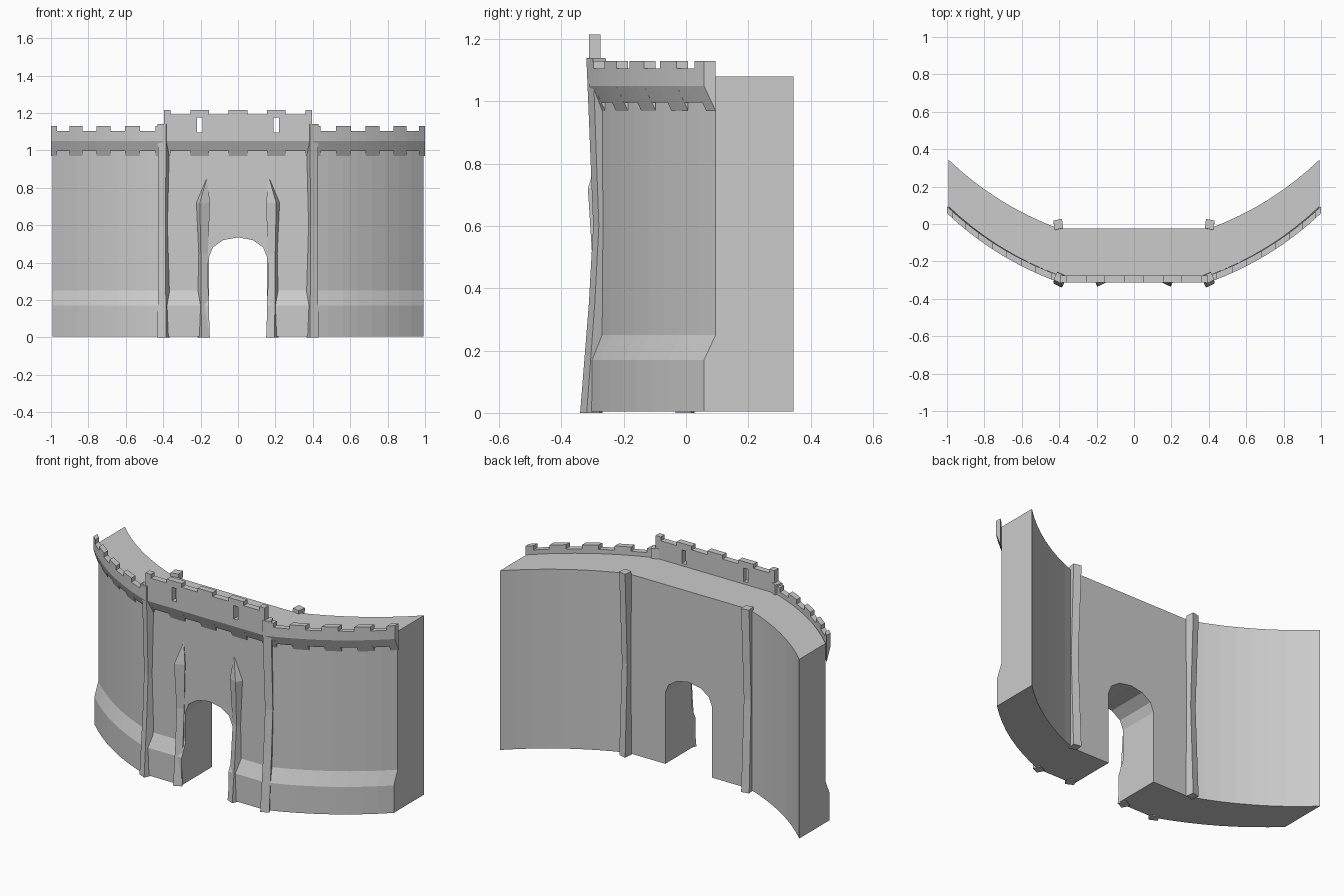
import bpy, bmesh
from math import sin, cos, pi, radians
from mathutils import Vector

if "Cube" in bpy.data.objects:
    bpy.data.objects.remove(bpy.data.objects["Cube"])

FRONT = -0.275          # upper front face of the flat middle


def finish(bm, name, mirror=False):
    bmesh.ops.recalc_face_normals(bm, faces=bm.faces[:])
    me = bpy.data.meshes.new(name)
    bm.to_mesh(me)
    bm.free()
    ob = bpy.data.objects.new(name, me)
    bpy.context.collection.objects.link(ob)
    if mirror:
        ob.modifiers.new("mirror", 'MIRROR').use_clip = True
    return ob


def skin(bm, rings):
    """Join closed rings of points into a capped solid."""
    rows = [[bm.verts.new(p) for p in r] for r in rings]
    n = len(rows[0])
    for a, b in zip(rows, rows[1:]):
        for i in range(n):
            j = (i + 1) % n
            bm.faces.new((a[i], a[j], b[j], b[i]))
    bm.faces.new(rows[0])
    bm.faces.new(rows[-1])


def sweep(bm, stations, profile):
    """Carry a (depth, height) profile along plan points."""
    skin(bm, [[(x, y + d, z) for d, z in profile] for x, y in stations])


def wing(x_end, n, x0=0.40, y1=0.095):
    """Plan arc of the right wing, turning from about 20 to 44 degrees."""
    a0, a1 = radians(20), radians(44)
    sx = (x_end - x0) / (sin(a1) - sin(a0))
    sy = (y1 - FRONT) / (cos(a0) - cos(a1))
    pts = []
    for i in range(n + 1):
        a = a0 + (a1 - a0) * i / n
        pts.append((x0 + sx * (sin(a) - sin(a0)), FRONT + sy * (cos(a0) - cos(a))))
    return pts


# Curved wall with sloped plinth
right = wing(0.993, 8)
plan = [(-x, y) for x, y in reversed(right)] + right
bm = bmesh.new()
sweep(bm, plan, [(0.25, 0.005), (-0.037, 0.005), (-0.037, 0.17), (0, 0.25), (0, 1.08), (0.25, 1.08)])
wall = finish(bm, "wall")

# Arched gateway cut through the middle
outline = [(0.155, -0.1)] + [(0.155 * cos(pi * i / 6), 0.43 + 0.105 * sin(pi * i / 6))
                             for i in range(7)] + [(-0.155, -0.1)]
bm = bmesh.new()
skin(bm, [[(x, y, z) for x, z in outline] for y in (-0.6, 0.3)])
cutter = finish(bm, "gate_cutter")
cutter.hide_render = True
mod = wall.modifiers.new("gate", 'BOOLEAN')
mod.operation, mod.solver, mod.object = 'DIFFERENCE', 'EXACT', cutter
bpy.context.view_layer.objects.active = wall
bpy.ops.object.modifier_apply(modifier=mod.name)
bpy.data.objects.remove(cutter)


# Parapet sections: merlons reach lower as corbels, gaps are cut short
def merlon(top):
    return [(0, top), (-0.037, top), (-0.037, 1.05), (0, 0.97)]


def gap(top):
    return [(0, top), (-0.037, top), (-0.037, 1.05), (-0.012, 0.997), (0, 0.997)]


# Wing battlements
arc = wing(1.0, 16)
bm = bmesh.new()
cuts = [0] + list(range(1, 16, 2)) + [16]
for k, (a, b) in enumerate(zip(cuts, cuts[1:])):
    sweep(bm, arc[a:b + 1], gap(1.105) if k % 2 else merlon(1.13))
finish(bm, "wing_battlements", True)

# Taller middle battlements with arrow slits
bm = bmesh.new()
for a, b, kind in [(0, 0.05, 'm'), (0.05, 0.155, 'g'), (0.155, 0.19, 'm'), (0.19, 0.22, 's'),
                   (0.22, 0.255, 'm'), (0.255, 0.36, 'g'), (0.36, 0.395, 'm')]:
    st = [(a, FRONT), (b, FRONT)]
    if kind == 's':
        sweep(bm, st, merlon(1.095))
        sweep(bm, st, [(0, 1.175), (-0.037, 1.175), (-0.037, 1.215), (0, 1.215)])
    else:
        sweep(bm, st, merlon(1.215) if kind == 'm' else gap(1.192))
finish(bm, "middle_battlements", True)


# Leaning, turned square columns: each section gives its leading corner
def column(name, sections, u, v, tip=None):
    bm = bmesh.new()
    u, v = Vector(u).to_3d(), Vector(v).to_3d()
    rings = []
    for x, y, z, w in sections:
        p = Vector((x, y, z))
        rings.append([p, p + u * w, p + u * w + v, p + v])
    if tip:
        rings.append([Vector(tip) + (q - rings[-1][0]) * 0.02 for q in rings[-1]])
    skin(bm, rings)
    finish(bm, name, True)


column("front_pilaster",
       [(0.385, -0.340, 0, 0.05), (0.387, -0.312, 0.35, 0.045), (0.388, -0.298, 0.6, 0.043),
        (0.386, -0.310, 0.9, 0.046), (0.385, -0.320, 1.14, 0.05)],
       (cos(radians(25)), sin(radians(25))), (-0.019, 0.041))
column("back_pilaster",
       [(0.385, 0.027, 0, 1), (0.387, 0.004, 0.55, 0.9), (0.385, 0.028, 1.10, 1)],
       (0.046, -0.010), (-0.006, -0.050))
column("gate_buttress",
       [(0.196, -0.335, 0, 0.05), (0.197, -0.312, 0.25, 0.042), (0.199, -0.298, 0.45, 0.042),
        (0.204, -0.315, 0.72, 0.06)],
       (-cos(radians(25)), sin(radians(25))), (0.021, 0.045), (0.167, -0.277, 0.85))
